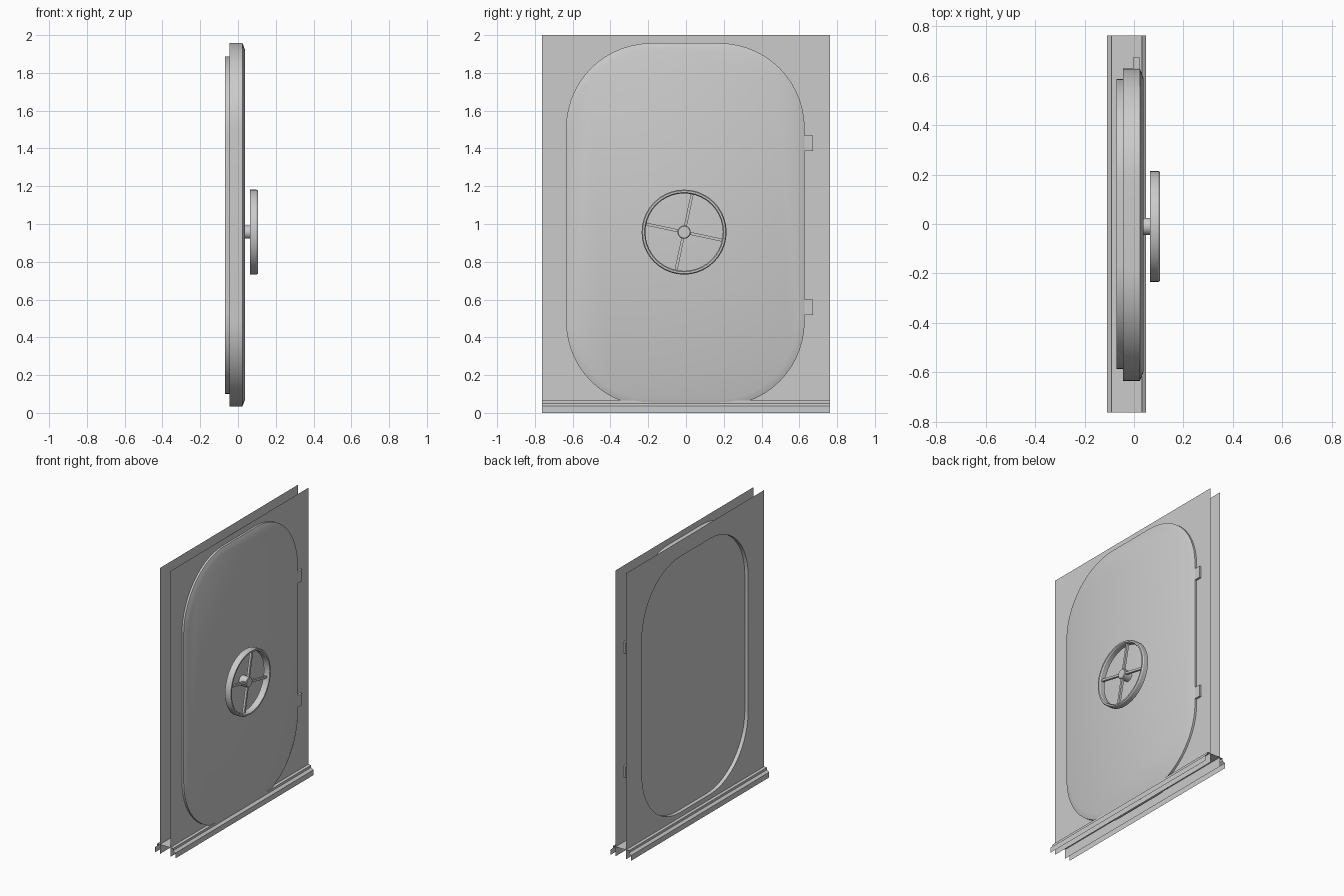
import bpy, bmesh, math
from mathutils import Matrix, Vector

if "Cube" in bpy.data.objects:
    bpy.data.objects.remove(bpy.data.objects["Cube"])

HALF_W, HEIGHT = 0.763, 2.0          # wall panel size
WALL_FRONT, WALL_BACK = 0.01, -0.07  # x of the two thin wall sheets


def finish(name, bm, smooth=True):
    bmesh.ops.recalc_face_normals(bm, faces=bm.faces)
    mesh = bpy.data.meshes.new(name)
    bm.to_mesh(mesh)
    bm.free()
    obj = bpy.data.objects.new(name, mesh)
    bpy.context.collection.objects.link(obj)
    if smooth:
        bpy.ops.object.select_all(action='DESELECT')
        obj.select_set(True)
        bpy.context.view_layer.objects.active = obj
        bpy.ops.object.shade_smooth_by_angle(angle=math.radians(30))
    return obj


def rounded_loop(y0, y1, z0, z1, r, n=14):
    """Points (y, z) of a rounded rectangle."""
    pts = []
    centres = [(y1 - r, z1 - r), (y0 + r, z1 - r), (y0 + r, z0 + r), (y1 - r, z0 + r)]
    for q, (cy, cz) in enumerate(centres):
        for i in range(n + 1):
            a = math.pi / 2 * (q + i / n)
            pts.append((cy + r * math.cos(a), cz + r * math.sin(a)))
    return pts


def ring(bm, pts, x):
    return [bm.verts.new((x, y, z)) for y, z in pts]


def bridge(bm, a, b):
    n = len(a)
    for i in range(n):
        bm.faces.new((a[i], a[(i + 1) % n], b[(i + 1) % n], b[i]))


def sheet(name, x, hole, rim_x=None):
    """Thin wall sheet with a door hole and an optional return rim."""
    bm = bmesh.new()
    outer = ring(bm, [(-HALF_W, 0), (HALF_W, 0), (HALF_W, HEIGHT), (-HALF_W, HEIGHT)], x)
    inner = ring(bm, hole, x)
    edges = []
    for loop in (outer, inner):
        edges += [bm.edges.new((loop[i - 1], loop[i])) for i in range(len(loop))]
    bmesh.ops.triangle_fill(bm, edges=edges, use_beauty=True, use_dissolve=False,
                            normal=Vector((1, 0, 0)))
    if rim_x is not None:
        bridge(bm, inner, ring(bm, hole, rim_x))
    return finish(name, bm)


def box(bm, size, matrix):
    bmesh.ops.create_cube(bm, size=1, matrix=matrix @ Matrix.Diagonal((*size, 1)))


# Wall sheets
outline = rounded_loop(-0.635, 0.628, 0.035, 1.957, 0.45)
recess = rounded_loop(-0.587, 0.587, 0.10, 1.888, 0.42)
sheet("front_wall", WALL_FRONT, outline)
sheet("back_wall", WALL_BACK, recess, -0.044)

# Door slab with chamfered front edge
bm = bmesh.new()
face = rounded_loop(-0.599, 0.592, 0.072, 1.92, 0.414)
back, edge, front = ring(bm, outline, -0.044), ring(bm, outline, 0.024), ring(bm, face, 0.038)
bridge(bm, back, edge)
bridge(bm, edge, front)
bm.faces.new(front)
bm.faces.new(back[::-1])
finish("door", bm)

# Threshold trim: stepped open profile straddling both sheets
half = [(0.062, 0.066), (0.062, 0.05), (0.079, 0.037), (0.079, 0.0)]
profile = [(-x, z) for x, z in reversed(half)] + half
bm = bmesh.new()
ends = [[bm.verts.new((x - 0.03, y, z)) for x, z in profile] for y in (-HALF_W, HALF_W)]
for i in range(len(profile) - 1):
    bm.faces.new((ends[0][i], ends[0][i + 1], ends[1][i + 1], ends[1][i]))
finish("threshold_trim", bm, smooth=False)

# Hinges
for name, z in (("lower_hinge", 0.56), ("upper_hinge", 1.427)):
    bm = bmesh.new()
    box(bm, (0.028, 0.06, 0.082), Matrix.Translation((0.01, 0.643, z)))
    finish(name, bm, smooth=False)

# Handwheel, centred on its own axis along x
CENTRE = Matrix.Translation((0, -0.01, 0.957))


def lathe(name, profile, closed, n=40):
    """Spin an (x, radius) profile around the wheel axis."""
    bm = bmesh.new()
    loops = []
    for x, r in profile:
        pts = [(r * math.cos(2 * math.pi * i / n), r * math.sin(2 * math.pi * i / n)) for i in range(n)]
        loops.append(ring(bm, pts, x))
    for a, b in zip(loops, loops[1:]):
        bridge(bm, a, b)
    if closed:
        bridge(bm, loops[-1], loops[0])
    else:
        bm.faces.new(loops[0])
        bm.faces.new(loops[-1])
    bmesh.ops.transform(bm, matrix=CENTRE, verts=bm.verts)
    return finish(name, bm)


lathe("wheel_rim", [(0.064, 0.225), (0.098, 0.225), (0.106, 0.220), (0.106, 0.210),
                    (0.098, 0.205), (0.064, 0.205)], True)
lathe("wheel_hub", [(0.036, 0.035), (0.092, 0.035), (0.096, 0.031)], False, 24)

bm = bmesh.new()
for k in range(4):
    turn = Matrix.Rotation(math.radians(-12 + 90 * k), 4, 'X')
    box(bm, (0.016, 0.18, 0.015), CENTRE @ turn @ Matrix.Translation((0.082, 0.12, 0)))
finish("wheel_spokes", bm, smooth=False)
